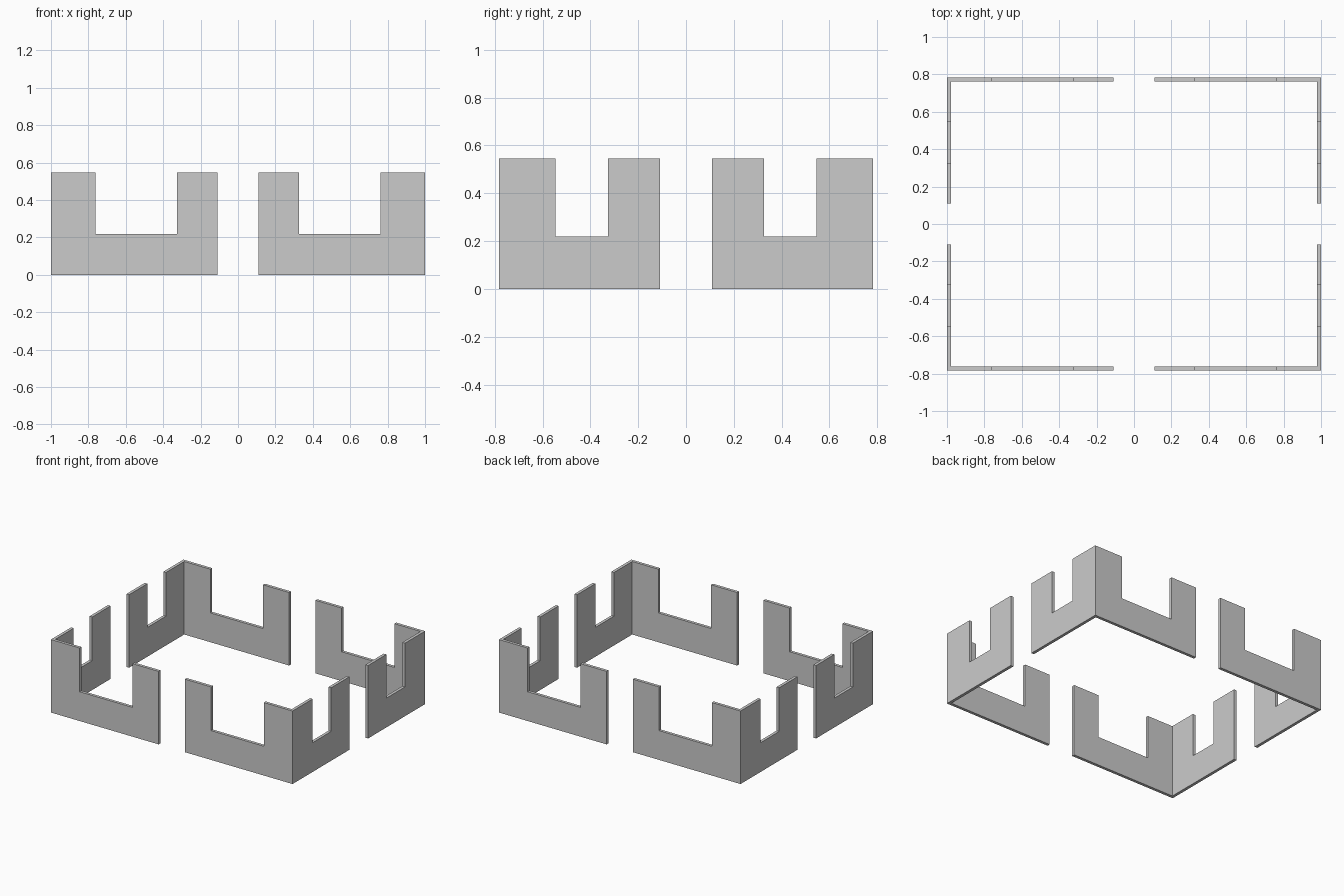
import bpy, bmesh

if "Cube" in bpy.data.objects:
    bpy.data.objects.remove(bpy.data.objects["Cube"])

HX, HY = 1.0, 0.783      # outer half sizes
T = 0.022                # wall thickness
H, SILL = 0.546, 0.219   # wall top and window sill heights
GAP = 0.109              # half width of the door gaps


def add_wall(bm, end, win_in, win_out, place):
    """U-shaped wall from the door gap to the mitred corner at `end`."""
    profile = [(GAP, 0), (end, 0), (end, H), (win_out, H), (win_out, SILL),
               (win_in, SILL), (win_in, H), (GAP, H)]
    outer = [bm.verts.new(place(u, 0, z)) for u, z in profile]
    inner = [bm.verts.new(place(u - T if u == end else u, T, z)) for u, z in profile]
    bm.faces.new(outer)
    bm.faces.new(inner[::-1])
    n = len(profile)
    for i in range(n):
        if i == 1:       # mitre stays open, it joins the other wall
            continue
        j = (i + 1) % n
        bm.faces.new((outer[i], outer[j], inner[j], inner[i]))


def corner_wall(name, sx, sy):
    bm = bmesh.new()
    # long wall along x, short wall along y
    add_wall(bm, HX, 0.325, 0.762, lambda u, d, z: (sx * u, sy * (HY - d), z))
    add_wall(bm, HY, 0.326, 0.545, lambda u, d, z: (sx * (HX - d), sy * u, z))
    bmesh.ops.remove_doubles(bm, verts=bm.verts, dist=1e-4)
    bmesh.ops.recalc_face_normals(bm, faces=bm.faces)
    mesh = bpy.data.meshes.new(name)
    bm.to_mesh(mesh)
    bm.free()
    bpy.context.collection.objects.link(bpy.data.objects.new(name, mesh))


# four mirrored corners, each with two window openings
for sx, side in ((-1, "left"), (1, "right")):
    for sy, end in ((-1, "front"), (1, "back")):
        corner_wall(f"{end}_{side}_corner_wall", sx, sy)
